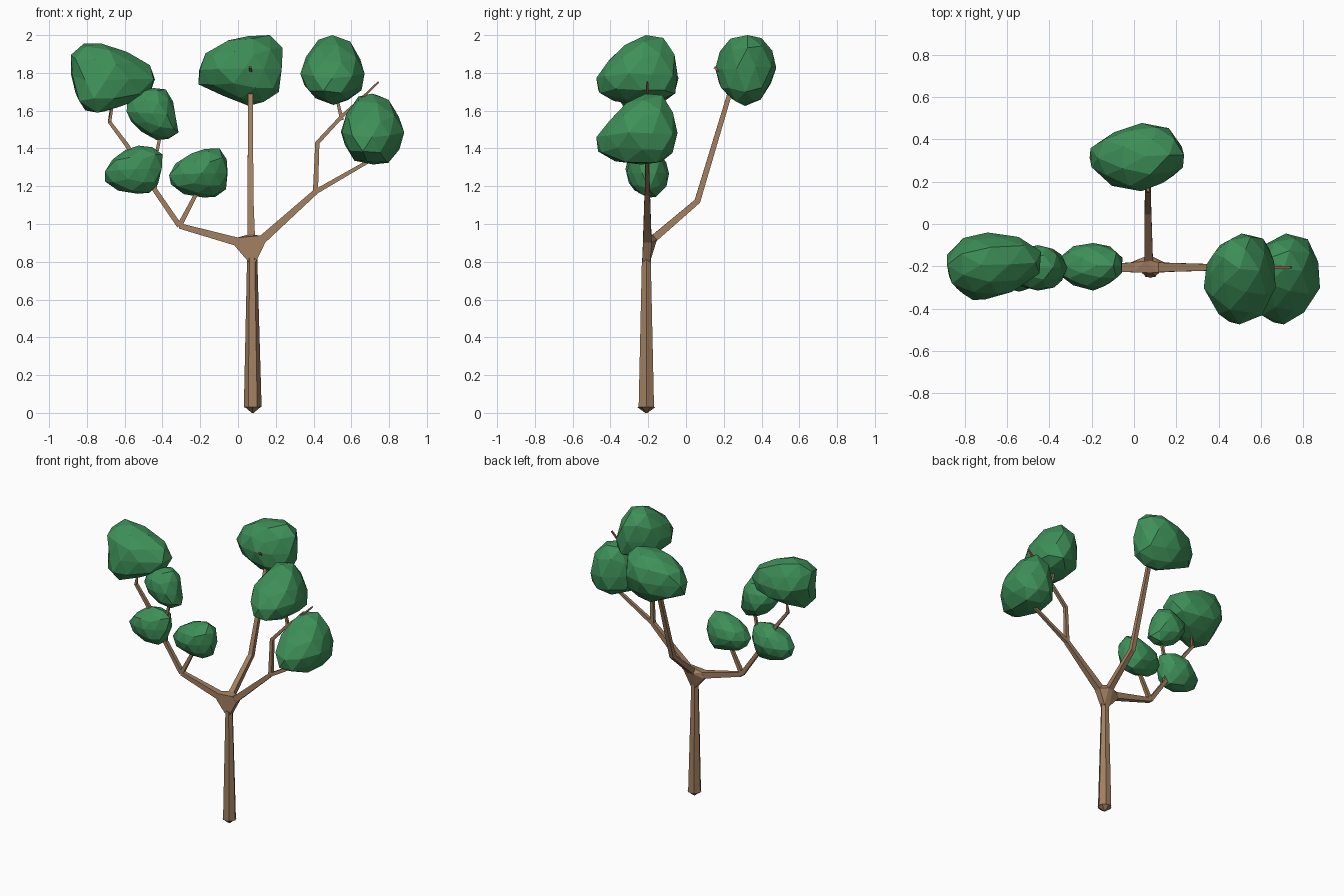
import bpy, bmesh, math, random
from mathutils import Vector

if "Cube" in bpy.data.objects:
    bpy.data.objects.remove(bpy.data.objects["Cube"], do_unlink=True)


def make_material(name, colour):
    material = bpy.data.materials.new(name)
    material.use_nodes = True
    rgba = (*colour, 1.0)
    material.diffuse_color = rgba
    material.node_tree.nodes["Principled BSDF"].inputs["Base Color"].default_value = rgba
    return material


bark = make_material("bark brown", (0.36, 0.215, 0.12))
twig = make_material("twig red brown", (0.34, 0.12, 0.08))
leaf = make_material("leaf green", (0.048, 0.28, 0.098))


def finish(bm, name, material):
    bmesh.ops.recalc_face_normals(bm, faces=bm.faces)
    mesh = bpy.data.meshes.new(name)
    bm.to_mesh(mesh)
    bm.free()
    mesh.materials.append(material)
    obj = bpy.data.objects.new(name, mesh)
    bpy.context.scene.collection.objects.link(obj)
    return obj


def ring_points(centre, direction, radius, sides):
    turn = Vector(direction).to_track_quat("Z", "Y")
    points = []
    for i in range(sides):
        angle = math.tau * (i + 0.5) / sides
        offset = Vector((math.cos(angle), math.sin(angle), 0)) * radius
        points.append(Vector(centre) + turn @ offset)
    return points


def limb(name, path, start, end, sides=4, material=bark):
    """Tapered faceted tube along a path of points."""
    path = [Vector(p) for p in path]
    bm = bmesh.new()
    rings = []
    for i, point in enumerate(path):
        before, after = path[max(i - 1, 0)], path[min(i + 1, len(path) - 1)]
        radius = start + (end - start) * i / (len(path) - 1)
        rings.append([bm.verts.new(p) for p in
                      ring_points(point, after - before, radius, sides)])
    for low, high in zip(rings, rings[1:]):
        for i in range(sides):
            j = (i + 1) % sides
            bm.faces.new((low[i], low[j], high[j], high[i]))
    bm.faces.new(rings[0])
    bm.faces.new(rings[-1])
    return finish(bm, name, material)


def foliage(name, low, high, bulges, seed):
    """Faceted clump pulled towards its bulges, then fitted between two corners."""
    rng = random.Random(seed)
    bm = bmesh.new()
    bmesh.ops.create_icosphere(bm, subdivisions=2, radius=1)
    for vert in bm.verts:
        base = vert.co.copy()
        vert.co *= rng.uniform(0.92, 1.06)
        for bulge in bulges:
            pull = Vector(bulge)
            vert.co += pull * max(0, base.dot(pull.normalized())) ** 2
    for axis in range(3):
        values = [v.co[axis] for v in bm.verts]
        least, span = min(values), max(values) - min(values)
        for vert in bm.verts:
            part = (vert.co[axis] - least) / span
            vert.co[axis] = low[axis] + part * (high[axis] - low[axis])
    bmesh.ops.dissolve_limit(bm, angle_limit=math.radians(9),
                             verts=bm.verts, edges=bm.edges)
    return finish(bm, name, leaf)


# Trunk with a pointed foot
limb("trunk", [(0.078, -0.21, 0.03), (0.075, -0.21, 0.82)], 0.047, 0.027, 6)
limb("trunk_foot", [(0.078, -0.21, 0), (0.078, -0.21, 0.03)], 0.006, 0.047, 6)

# Fork that joins the trunk to three limbs
fork = bmesh.new()
for centre, direction, radius in [
        ((0.075, -0.21, 0.80), (0, 0, 1), 0.028),
        ((-0.01, -0.205, 0.905), (-1, 0, 0.25), 0.033),
        ((0.13, -0.205, 0.92), (1, 0, 0.8), 0.033),
        ((0.07, -0.165, 0.93), (0, 1, 0.8), 0.025)]:
    for point in ring_points(centre, direction, radius, 4):
        fork.verts.new(point)
hull = bmesh.ops.convex_hull(fork, input=fork.verts)
inner = [v for v in fork.verts if not v.link_faces]
bmesh.ops.delete(fork, geom=inner, context="VERTS")
finish(fork, "fork", bark)

# Limbs and branches
Y = -0.205
limb("right_limb", [(0.0, Y, 0.905), (-0.31, Y, 0.99)], 0.032, 0.02)
limb("right_branch", [(-0.31, Y, 0.99), (-0.44, Y, 1.18), (-0.59, Y, 1.42),
                      (-0.68, Y, 1.54), (-0.66, Y, 1.68)], 0.02, 0.012)
limb("right_inner_branch", [(-0.31, Y, 0.99), (-0.19, Y, 1.22)], 0.019, 0.012)
limb("right_upper_branch", [(-0.44, Y, 1.18), (-0.43, Y, 1.38),
                            (-0.40, Y, 1.52)], 0.014, 0.011)
limb("left_limb", [(0.12, Y, 0.91), (0.41, Y, 1.17)], 0.032, 0.02)
limb("left_outer_branch", [(0.41, Y, 1.17), (0.74, Y, 1.36)], 0.018, 0.012)
limb("left_upper_branch", [(0.41, Y, 1.17), (0.42, Y, 1.43),
                           (0.55, Y, 1.57), (0.65, Y, 1.66)], 0.019, 0.011)
limb("left_short_branch", [(0.55, Y, 1.55), (0.52, Y, 1.68)], 0.014, 0.01)
limb("left_twig", [(0.65, Y, 1.66), (0.745, Y, 1.753)], 0.01, 0.007, 4, twig)
limb("back_limb", [(0.07, -0.18, 0.915), (0.066, 0.06, 1.12),
                   (0.066, 0.24, 1.72)], 0.028, 0.017)
limb("back_twig", [(0.066, 0.24, 1.76), (0.066, 0.15, 1.83)], 0.012, 0.009, 4, twig)

# Foliage clumps
foliage("right_top_foliage", (-0.885, -0.36, 1.59), (-0.44, -0.04, 1.955),
        [(0.5, 0.1, -0.05), (-0.25, 0, 0.3), (-0.1, -0.2, -0.3)], 1)
foliage("right_upper_foliage", (-0.59, -0.315, 1.445), (-0.315, -0.10, 1.72),
        [(0.35, 0, -0.4), (-0.3, 0, 0.1), (0.1, 0, 0.3)], 2)
foliage("right_lower_foliage", (-0.705, -0.32, 1.16), (-0.40, -0.10, 1.415),
        [(-0.45, 0, -0.15), (0.25, 0, 0.25), (0.2, 0, -0.3)], 3)
foliage("right_inner_foliage", (-0.365, -0.315, 1.14), (-0.055, -0.09, 1.40),
        [(-0.45, 0, -0.1), (0.2, 0, 0.3), (0.15, 0, -0.25)], 4)
foliage("back_foliage", (-0.21, 0.155, 1.625), (0.237, 0.478, 2.0),
        [(-0.5, 0, -0.05), (0.25, 0.1, 0.25), (0.2, 0, -0.3)], 5)
foliage("left_top_foliage", (0.33, -0.475, 1.63), (0.67, -0.045, 2.0),
        [(0, -0.5, -0.2), (0, 0.2, 0.4), (0.1, 0.25, -0.2)], 6)
foliage("left_outer_foliage", (0.545, -0.475, 1.315), (0.88, -0.045, 1.69),
        [(0, -0.5, -0.2), (0, 0.2, 0.4), (0.1, 0.25, -0.2)], 7)
